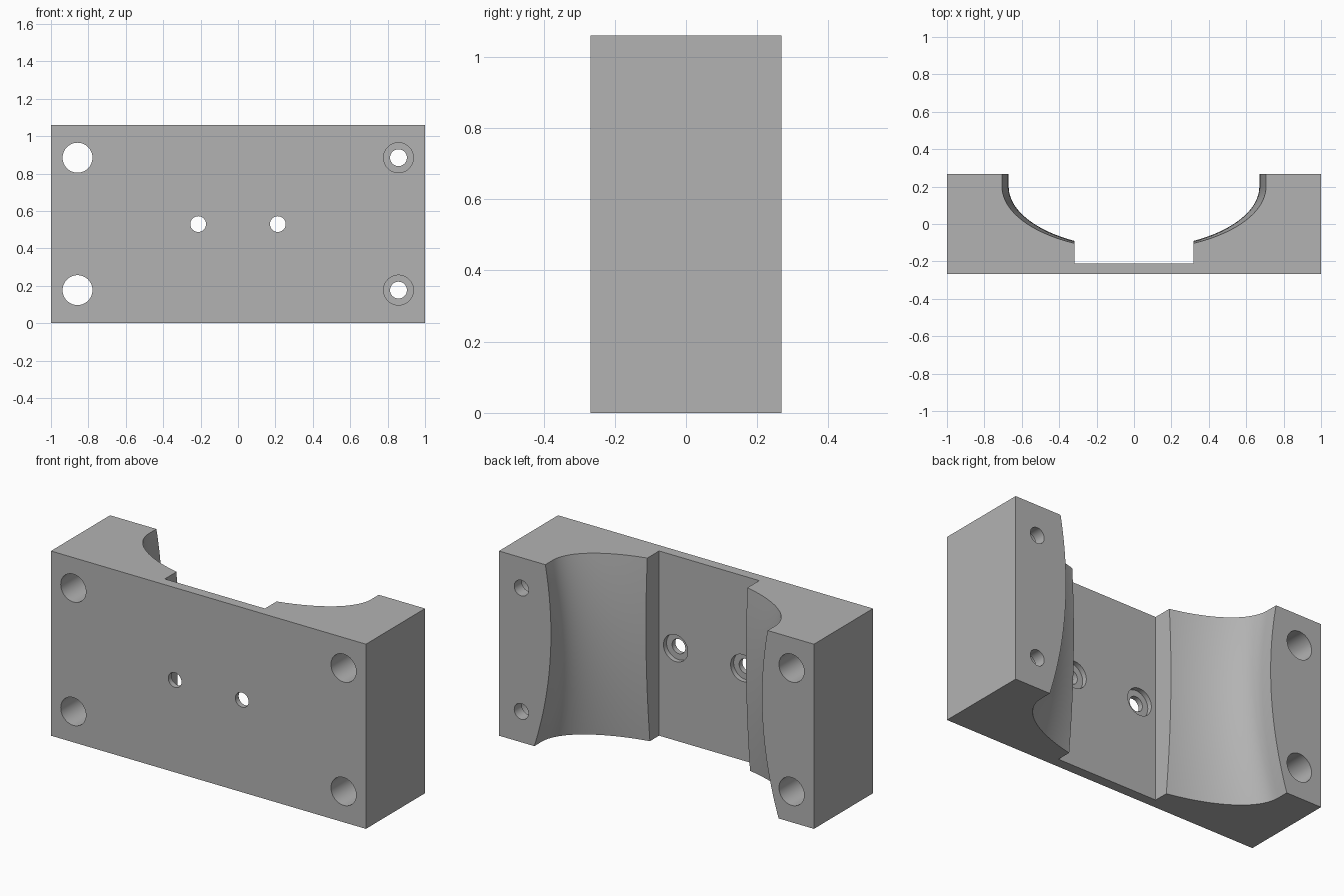
import bpy, bmesh, math

cube = bpy.data.objects.get("Cube")
if cube:
    bpy.data.objects.remove(cube, do_unlink=True)

HEIGHT, HALF_DEPTH = 1.06, 0.268
FLOOR_Y = -0.21          # back surface of the thin web
WAIST_Z = 0.67           # height at which the saddle is narrowest

grey = bpy.data.materials.new("plain_grey")
grey.use_nodes = True
grey.diffuse_color = (0.45, 0.45, 0.45, 1)
grey.node_tree.nodes["Principled BSDF"].inputs["Base Color"].default_value = grey.diffuse_color


def make_object(name, bm):
    bmesh.ops.recalc_face_normals(bm, faces=bm.faces)
    mesh = bpy.data.meshes.new(name)
    bm.to_mesh(mesh)
    bm.free()
    mesh.materials.append(grey)
    obj = bpy.data.objects.new(name, mesh)
    bpy.context.collection.objects.link(obj)
    return obj


def box(name, x, y0, y1, z0, z1):
    bm = bmesh.new()
    bmesh.ops.create_cube(bm, size=1)
    bmesh.ops.scale(bm, vec=(2 * x, y1 - y0, z1 - z0), verts=bm.verts)
    bmesh.ops.translate(bm, vec=(0, (y0 + y1) / 2, (z0 + z1) / 2), verts=bm.verts)
    return make_object(name, bm)


def bore(name, x, z, radius, y0, y1):
    """Cylinder along y between y0 and y1."""
    bpy.ops.mesh.primitive_cylinder_add(
        vertices=48, radius=radius, depth=y1 - y0,
        location=(x, (y0 + y1) / 2, z), rotation=(math.pi / 2, 0, 0))
    obj = bpy.context.object
    obj.name = name
    obj.data.materials.append(grey)
    return obj


def saddle(name, layers=32, steps=64):
    """Loft of half ellipses whose size swells away from the waist."""
    bm = bmesh.new()
    rings = []
    for i in range(layers + 1):
        z = -0.04 + (HEIGHT + 0.08) * i / layers
        swell = 0.235 * (z - WAIST_Z) ** 2
        a, b = 0.67 + swell, 0.33 + 0.27 * swell
        angles = [math.pi * j / steps for j in range(steps + 1)]
        points = [(a, 0.4)]
        points += [(a * math.cos(t), 0.2 - b * math.sin(t)) for t in angles]
        points += [(-a, 0.4)]
        rings.append([bm.verts.new((x, y, z)) for x, y in points])
    for low, high in zip(rings, rings[1:]):
        for j in range(len(low)):
            k = (j + 1) % len(low)
            bm.faces.new((low[j], low[k], high[k], high[j]))
    bm.faces.new(rings[0])
    bm.faces.new(rings[-1])
    return make_object(name, bm)


def cut(target, cutter):
    cutter.hide_render = True
    mod = target.modifiers.new("cut", 'BOOLEAN')
    mod.operation = 'DIFFERENCE'
    mod.solver = 'EXACT'
    mod.object = cutter
    bpy.context.view_layer.objects.active = target
    bpy.ops.object.modifier_apply(modifier=mod.name)
    bpy.data.objects.remove(cutter, do_unlink=True)


# Block with saddle channel and flat-bottomed slot
block = box("clamp_block", 1, -HALF_DEPTH, HALF_DEPTH, 0, HEIGHT)
cut(block, saddle("saddle_cutter"))
cut(block, box("slot_cutter", 0.318, FLOOR_Y, 0.5, -0.1, HEIGHT + 0.1))

# Corner holes: plain on the -x side, counterbored from the front on the +x side
for z in (0.177, 0.885):
    cut(block, bore("through_hole", -0.858, z, 0.08, -0.4, 0.4))
    cut(block, bore("counterbore", 0.858, z, 0.08, -0.4, 0.2))
    cut(block, bore("bolt_hole", 0.858, z, 0.045, 0, 0.4))

# Web holes, counterbored from the back
for x in (-0.213, 0.213):
    cut(block, bore("web_hole", x, 0.53, 0.042, -0.4, 0))
    cut(block, bore("web_counterbore", x, 0.53, 0.077, FLOOR_Y - 0.028, 0))

# Smooth curved walls, crisp edges
bpy.ops.object.select_all(action='DESELECT')
block.select_set(True)
bpy.context.view_layer.objects.active = block
bpy.ops.object.shade_smooth_by_angle(angle=math.radians(30))
